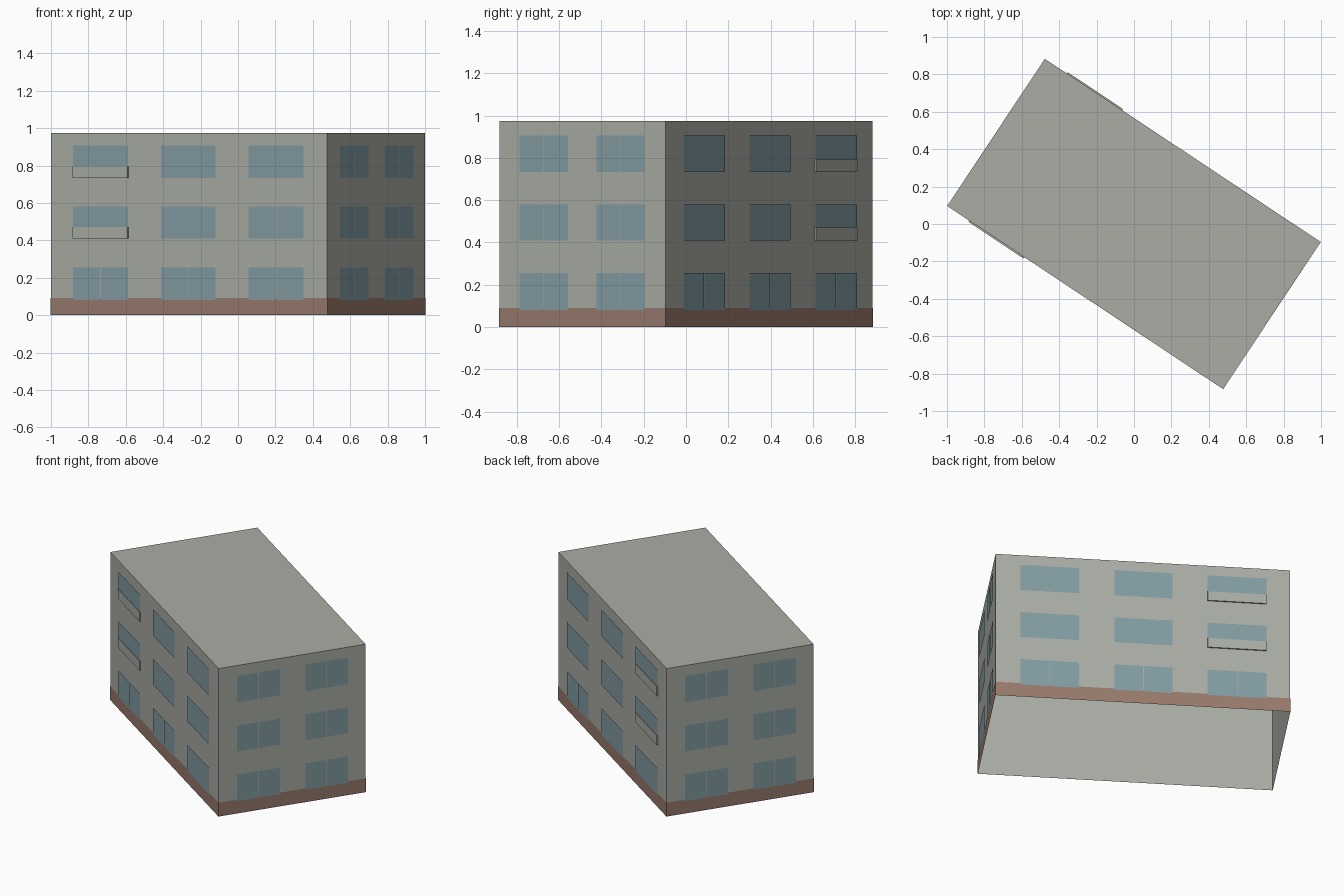
import bpy
import bmesh
from mathutils import Vector, Matrix

cube = bpy.data.objects.get("Cube")
if cube:
    bpy.data.objects.remove(cube, do_unlink=True)


def material(name, rgb):
    mat = bpy.data.materials.new(name)
    mat.use_nodes = True
    mat.diffuse_color = (*rgb, 1)
    mat.node_tree.nodes["Principled BSDF"].inputs["Base Color"].default_value = (*rgb, 1)
    return mat


WALL = material("pale grey render", (0.40, 0.415, 0.37))
BASE = material("brown plinth", (0.31, 0.195, 0.15))
GLASS = material("blue grey glass", (0.22, 0.33, 0.36))

# The block stands turned on its plot
TURN = Matrix.Rotation(-0.586, 4, "Z")
LENGTH, WIDTH, HEIGHT = 1.771, 0.944, 0.975
HX, HY = LENGTH / 2, WIDTH / 2
FLOORS = [(0.081, 0.256), (0.41, 0.58), (0.733, 0.907)]


def finish(name, bm, mat):
    mesh = bpy.data.meshes.new(name)
    bm.to_mesh(mesh)
    bm.free()
    mesh.materials.append(mat)
    obj = bpy.data.objects.new(name, mesh)
    obj.matrix_world = TURN
    bpy.context.collection.objects.link(obj)


def open_box(name, grow, height, mat, roof):
    """Sheet walls, open underneath, with or without a roof."""
    bm = bmesh.new()
    size = Matrix.Diagonal((LENGTH + 2 * grow, WIDTH + 2 * grow, height, 1))
    bmesh.ops.create_cube(bm, size=1, matrix=Matrix.Translation((0, 0, height / 2)) @ size)
    bm.normal_update()
    drop = [f for f in bm.faces if f.normal.z < -0.5 or (f.normal.z > 0.5 and not roof)]
    bmesh.ops.delete(bm, geom=drop, context="FACES")
    finish(name, bm, mat)


def facade(name, start, end, columns, is_split, balconies=False):
    """Windows, and balcony panels over the first column, along one wall."""
    start, end = Vector(start), Vector(end)
    along = end - start
    out = Vector((along.y, -along.x, 0)).normalized()
    if out.dot(start + end) < 0:
        out = -out

    def panel(bm, a, b, low, high, lift):
        spots = [(a, low), (b, low), (b, high), (a, high)]
        verts = [bm.verts.new(start + along * t + out * lift + Vector((0, 0, z)))
                 for t, z in spots]
        face = bm.faces.new(verts)
        face.normal_update()
        if face.normal.dot(out) < 0:
            face.normal_flip()
        return face

    panes = bmesh.new()
    gap = 0.002 / along.length
    for col, (a, b) in enumerate(columns):
        for floor, (low, high) in enumerate(FLOORS):
            if is_split(col, floor):
                mid = (a + b) / 2
                panel(panes, a, mid - gap, low, high, 0.004)
                panel(panes, mid + gap, b, low, high, 0.004)
            else:
                panel(panes, a, b, low, high, 0.004)
    finish(name + "_windows", panes, GLASS)

    if balconies:
        rails = bmesh.new()
        a, b = columns[0]
        for low, _ in FLOORS[1:]:
            face = panel(rails, a, b, low, low + 0.062, 0.0)
            # Pull the panel out from the wall to give it sides
            ext = bmesh.ops.extrude_face_region(rails, geom=[face])
            moved = [v for v in ext["geom"] if isinstance(v, bmesh.types.BMVert)]
            bmesh.ops.translate(rails, verts=moved, vec=out * 0.008)
        bmesh.ops.recalc_face_normals(rails, faces=rails.faces)
        finish(name + "_balconies", rails, WALL)


# Walls, roof and plinth
open_box("walls_and_roof", 0, HEIGHT, WALL, True)
open_box("plinth", 0.002, 0.091, BASE, False)

# Long sides with three columns, short ends with two
LONG = [(0.08, 0.28), (0.399, 0.597), (0.717, 0.915)]
SHORT = [(0.125, 0.415), (0.588, 0.877)]
facade("front", (-HX, -HY, 0), (HX, -HY, 0), LONG,
       lambda c, f: f == 0 or (c == 2 and f == 1), True)
facade("back", (-HX, HY, 0), (HX, HY, 0), LONG, lambda c, f: f == 0, True)
facade("left_end", (HX, -HY, 0), (HX, HY, 0), SHORT, lambda c, f: True)
facade("right_end", (-HX, HY, 0), (-HX, -HY, 0), SHORT, lambda c, f: True)
